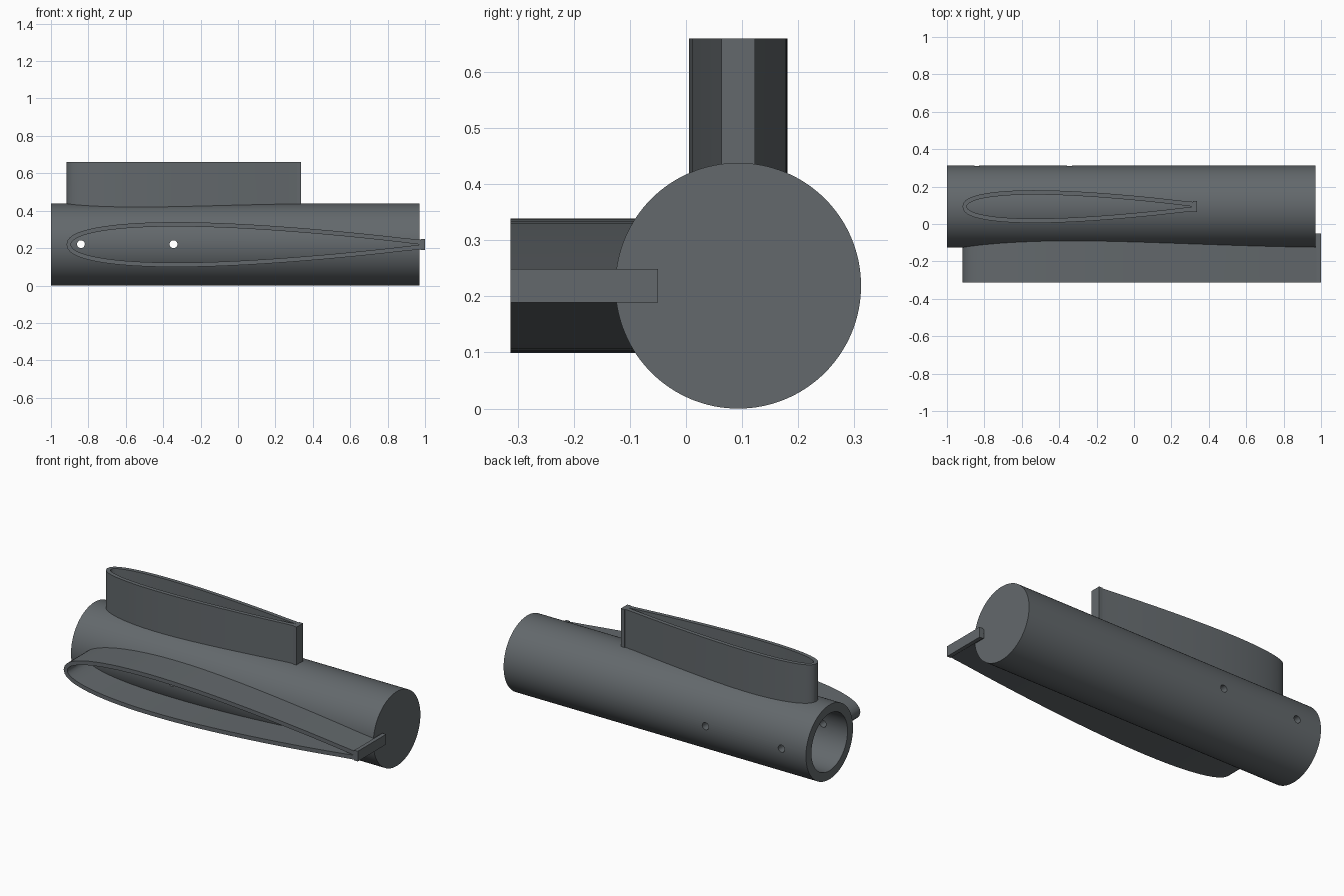
import bpy, bmesh, math
from mathutils import Matrix, Vector

cube = bpy.data.objects.get("Cube")
if cube:
    bpy.data.objects.remove(cube, do_unlink=True)

grey = bpy.data.materials.new("slate_grey")
grey.use_nodes = True
colour = (0.125, 0.14, 0.15, 1)
grey.diffuse_color = colour
grey.node_tree.nodes["Principled BSDF"].inputs["Base Color"].default_value = colour

AXIS_Y, AXIS_Z, RADIUS, BORE = 0.093, 0.219, 0.219, 0.168
WALL, TAIL = 0.0235, 0.03


def finish(name, bm):
    bmesh.ops.recalc_face_normals(bm, faces=bm.faces)
    mesh = bpy.data.meshes.new(name)
    bm.to_mesh(mesh)
    bm.free()
    mesh.materials.append(grey)
    obj = bpy.data.objects.new(name, mesh)
    bpy.context.collection.objects.link(obj)
    return obj


def cylinder(name, radius, length, centre, axis, sides):
    bm = bmesh.new()
    turn = Vector((0, 0, 1)).rotation_difference(Vector(axis)).to_matrix().to_4x4()
    bmesh.ops.create_cone(bm, cap_ends=True, segments=sides, radius1=radius,
                          radius2=radius, depth=length,
                          matrix=Matrix.Translation(centre) @ turn)
    return finish(name, bm)


def activate(obj):
    bpy.ops.object.select_all(action='DESELECT')
    obj.select_set(True)
    bpy.context.view_layer.objects.active = obj


def cut(obj, cutter):
    activate(obj)
    mod = obj.modifiers.new("cut", 'BOOLEAN')
    mod.operation, mod.solver, mod.object = 'DIFFERENCE', 'EXACT', cutter
    bpy.ops.object.modifier_apply(modifier=mod.name)


def foil(start, end, half, grow, count=28):
    """Upper edge of a symmetric aerofoil, offset outwards by grow."""
    chord = end - start
    edge = []
    for i in range(count + 1):
        t = 1 - math.cos(math.pi / 2 * i / count)
        thick = (0.2969 * math.sqrt(t) - 0.126 * t - 0.3516 * t**2
                 + 0.2843 * t**3 - 0.1036 * t**4) * 10 * half
        slope = (0.14845 / math.sqrt(max(t, 1e-9)) - 0.126 - 0.7032 * t
                 + 0.8529 * t**2 - 0.4144 * t**3) * 10 * half / chord
        n = math.hypot(slope, 1)
        edge.append((start + t * chord - grow * slope / n, thick + grow / n))
    edge[0] = (start - grow, 0)
    return edge


def prism(name, edge, low, high, place):
    """Mirror an edge into a closed outline and extrude it."""
    outline = edge + [(x, -w) for x, w in reversed(edge) if w > 1e-6]
    bm = bmesh.new()
    face = bm.faces.new([bm.verts.new(place(x, w, low)) for x, w in outline])
    extruded = bmesh.ops.extrude_face_region(bm, geom=[face])
    shift = Vector(place(0, 0, high)) - Vector(place(0, 0, low))
    bmesh.ops.translate(bm, vec=shift,
                        verts=[v for v in extruded["geom"] if isinstance(v, bmesh.types.BMVert)])
    return finish(name, bm)


def hollow_fin(name, start, end, half, root, tip, place):
    shoulder = end - WALL
    edge = [p for p in foil(start + WALL, shoulder, half, WALL) if p[0] < shoulder - 0.001]
    edge += [(shoulder, WALL + 0.002), (shoulder, TAIL), (end, TAIL)]
    fin = prism(name, edge, root, tip, place)
    inside = prism("fin_cutter", foil(start + WALL, shoulder, half, 0), root - 0.1, tip + 0.1, place)
    cut(fin, inside)
    bpy.data.objects.remove(inside)
    return fin


# Tube closed at one end, with cross-drilled pin holes
tube = cylinder("tube_body", RADIUS, 1.97, (-0.015, AXIS_Y, AXIS_Z), (1, 0, 0), 128)
bore = cylinder("bore_cutter", BORE, 2.02, (-0.09, AXIS_Y, AXIS_Z), (1, 0, 0), 128)
cut(tube, bore)
for x in (-0.84, -0.345):
    drill = cylinder("drill_cutter", 0.021, 1, (x, AXIS_Y, AXIS_Z + 0.002), (0, 1, 0), 24)
    cut(tube, drill)
    bpy.data.objects.remove(drill)

# Hollow streamlined fins, trimmed where they reach the bore
side_fin = hollow_fin("side_fin", -0.917, 1.0, 0.0965, 0.143, 0.406,
                      lambda x, w, d: (x, AXIS_Y - d, AXIS_Z + w))
top_fin = hollow_fin("top_fin", -0.917, 0.338, 0.064, 0.143, 0.441,
                     lambda x, w, d: (x, AXIS_Y + w, AXIS_Z + d))
for fin in (side_fin, top_fin):
    cut(fin, bore)
bpy.data.objects.remove(bore)

for obj in (tube, side_fin, top_fin):
    activate(obj)
    bpy.ops.object.shade_smooth_by_angle(angle=math.radians(30))
